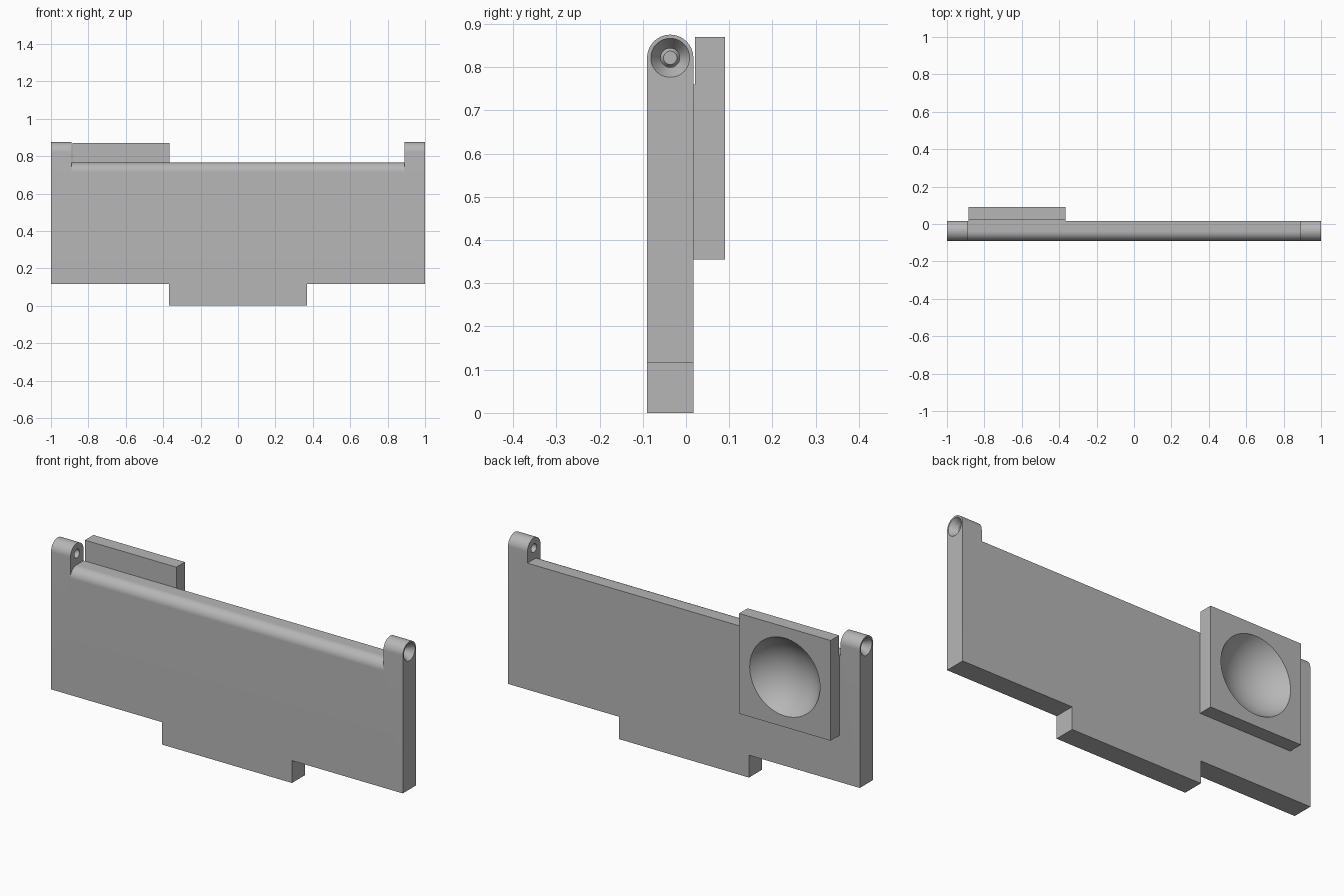
import bpy
import bmesh
from math import sin, cos, pi
from mathutils import Matrix, Vector

cube = bpy.data.objects.get("Cube")
if cube:
    bpy.data.objects.remove(cube)

GREY = (0.47, 0.47, 0.47, 1.0)
grey = bpy.data.materials.new("plain grey")
grey.use_nodes = True
grey.diffuse_color = GREY
grey.node_tree.nodes["Principled BSDF"].inputs["Base Color"].default_value = GREY

FRONT, BACK = -0.09, 0.017          # plate faces
BOTTOM, TOP = 0.115, 0.765          # plate edges
EAR_IN = 0.89
EAR_R = (BACK - FRONT) / 2
EAR_Y = (BACK + FRONT) / 2
EAR_Z = 0.875 - EAR_R


def finish(name, bm):
    bmesh.ops.recalc_face_normals(bm, faces=bm.faces)
    mesh = bpy.data.meshes.new(name)
    bm.to_mesh(mesh)
    bm.free()
    mesh.materials.append(grey)
    obj = bpy.data.objects.new(name, mesh)
    bpy.context.scene.collection.objects.link(obj)
    return obj


def extrude_x(name, profile, x0, x1):
    """Extrude a side profile of (y, z) points from x0 to x1."""
    bm = bmesh.new()
    face = bm.faces.new([bm.verts.new((x0, y, z)) for y, z in profile])
    grown = bmesh.ops.extrude_face_region(bm, geom=[face])["geom"]
    verts = [v for v in grown if isinstance(v, bmesh.types.BMVert)]
    bmesh.ops.translate(bm, verts=verts, vec=(x1 - x0, 0, 0))
    return finish(name, bm)


def cone_x(name, x0, x1, r0, r1):
    """Cone along x through the ear centre."""
    bm = bmesh.new()
    place = Matrix.Translation(Vector(((x0 + x1) / 2, EAR_Y, EAR_Z))) @ Matrix.Rotation(pi / 2, 4, "Y")
    bmesh.ops.create_cone(bm, cap_ends=True, segments=48, radius1=r0, radius2=r1,
                          depth=x1 - x0, matrix=place)
    return finish(name, bm)


def arc(y, z, r, a0, a1, n):
    return [(y + r * cos(a0 + (a1 - a0) * i / n), z + r * sin(a0 + (a1 - a0) * i / n))
            for i in range(n + 1)]


def combine(target, other, operation):
    mod = target.modifiers.new(operation.lower(), "BOOLEAN")
    mod.operation = operation
    mod.solver = "EXACT"
    mod.object = other
    bpy.context.view_layer.objects.active = target
    bpy.ops.object.modifier_apply(modifier=mod.name)
    bpy.data.objects.remove(other)


# Main plate with a rounded front top edge
FILLET = 0.05
plate_profile = [(FRONT, BOTTOM), (BACK, BOTTOM), (BACK, TOP)]
plate_profile += arc(FRONT + FILLET, TOP - FILLET, FILLET, pi / 2, pi, 12)
body = extrude_x("hinged_plate", plate_profile, -EAR_IN, EAR_IN)

# Bottom tab
tab = extrude_x("bottom_tab", [(FRONT, 0), (BACK, 0), (BACK, BOTTOM), (FRONT, BOTTOM)], -0.37, 0.37)
combine(body, tab, "UNION")

# Round-topped hinge ears at both ends
ear_profile = [(FRONT, BOTTOM), (BACK, BOTTOM)] + arc(EAR_Y, EAR_Z, EAR_R, 0, pi, 32)
for x0, x1 in ((-1, -EAR_IN), (EAR_IN, 1)):
    combine(body, extrude_x("hinge_ear", ear_profile, x0, x1), "UNION")

# Square pad on the back, standing slightly clear above the plate
pad_profile = [(0, 0.355), (0.09, 0.355), (0.09, 0.87), (0.021, 0.87), (0.021, 0.76), (0, 0.76)]
combine(body, extrude_x("back_pad", pad_profile, -0.885, -0.365), "UNION")

# Pin holes with outer countersinks
combine(body, cone_x("pin_hole", -1.1, 1.1, 0.022, 0.022), "DIFFERENCE")
combine(body, cone_x("left_countersink", 0.955, 1.01, 0.0155, 0.0516), "DIFFERENCE")
combine(body, cone_x("right_countersink", -1.01, -0.955, 0.0516, 0.0155), "DIFFERENCE")

# Spherical dish in the pad
DISH_R, DISH_DEPTH = 0.2, 0.11
ball_r = (DISH_R ** 2 + DISH_DEPTH ** 2) / (2 * DISH_DEPTH)
bm = bmesh.new()
centre = Vector((-0.625, 0.09 - DISH_DEPTH + ball_r, 0.6125))
bmesh.ops.create_uvsphere(bm, u_segments=64, v_segments=48, radius=ball_r,
                          matrix=Matrix.Translation(centre) @ Matrix.Rotation(pi / 2, 4, "X"))
combine(body, finish("dish_cutter", bm), "DIFFERENCE")

# Smooth the rounds, keep the edges sharp
bpy.ops.object.select_all(action="DESELECT")
body.select_set(True)
bpy.context.view_layer.objects.active = body
bpy.ops.object.shade_smooth_by_angle(angle=pi / 6)
